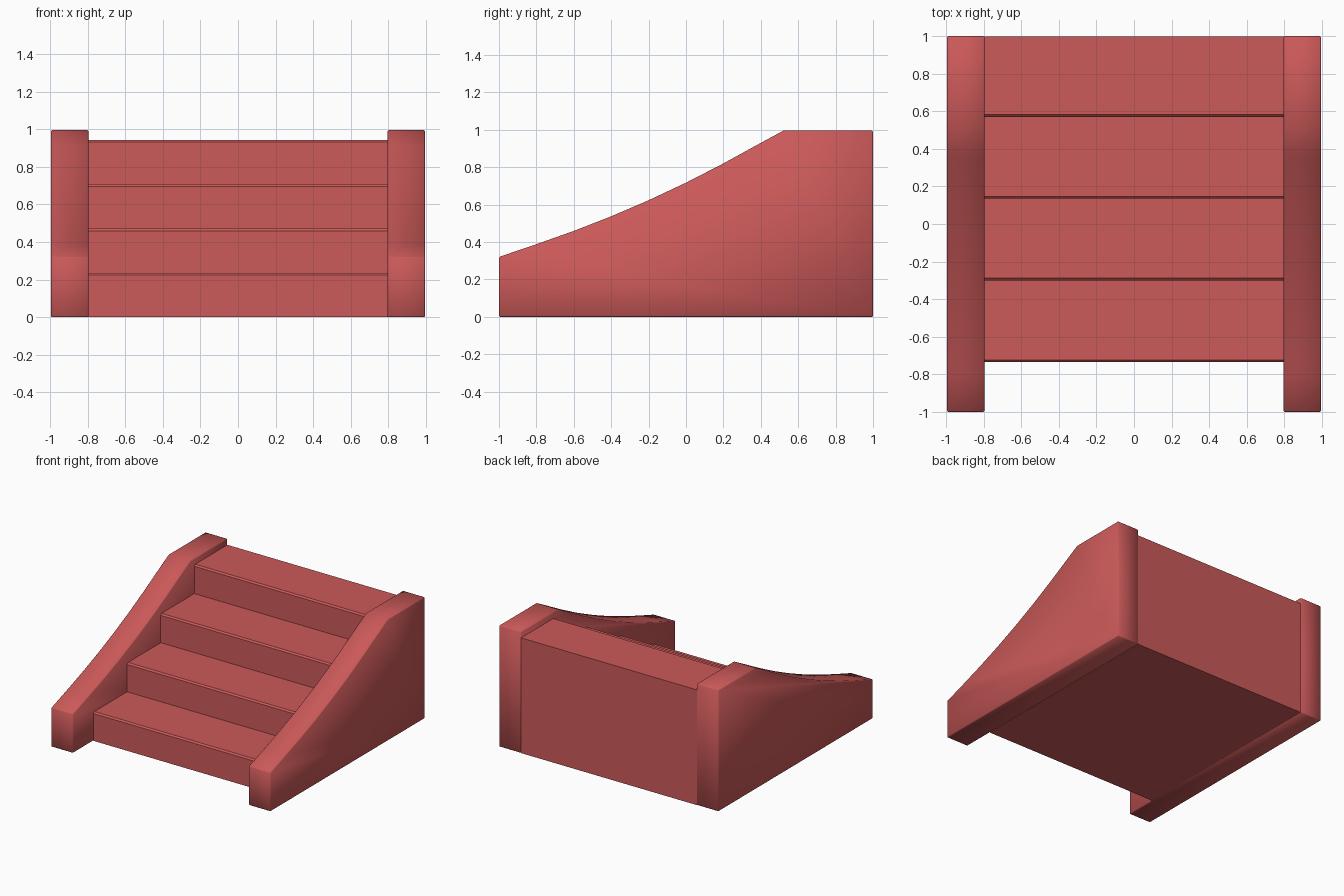
import bpy
import math

cube = bpy.data.objects.get("Cube")
if cube:
    bpy.data.objects.remove(cube)

red = bpy.data.materials.new("soft red")
red.use_nodes = True
red.diffuse_color = (0.60, 0.10, 0.10, 1)
red.node_tree.nodes["Principled BSDF"].inputs["Base Color"].default_value = red.diffuse_color


def extrude_profile(name, profile, x0, x1):
    """Solid with a (y, z) side profile, running from x0 to x1."""
    n = len(profile)
    verts = [(x, y, z) for x in (x0, x1) for y, z in profile]
    faces = [tuple(range(n))[::-1], tuple(range(n, 2 * n))]
    faces += [(i, (i + 1) % n, n + (i + 1) % n, n + i) for i in range(n)]
    mesh = bpy.data.meshes.new(name)
    mesh.from_pydata(verts, [], faces)
    mesh.materials.append(red)
    obj = bpy.data.objects.new(name, mesh)
    bpy.context.collection.objects.link(obj)
    return obj


def smooth(obj, angle):
    bpy.ops.object.select_all(action="DESELECT")
    obj.select_set(True)
    bpy.context.view_layer.objects.active = obj
    bpy.ops.object.shade_smooth_by_angle(angle=math.radians(angle))


# Flight of four steps, each with a chamfered nosing
STEPS, RISE, RUN, FRONT, NOSE = 4, 0.236, 0.435, -0.735, 0.012
stairs = [(FRONT, 0)]
for i in range(STEPS):
    y, z = FRONT + i * RUN, (i + 1) * RISE
    if i:
        stairs.append((y, z - RISE))
    stairs += [(y, z - NOSE), (y + NOSE, z)]
stairs += [(0.998, STEPS * RISE), (0.998, 0)]
extrude_profile("steps", stairs, -0.797, 0.797)

# Side walls: gently curved slope rising to a flat top
slope = [(-1, 0.32), (-0.8, 0.388), (-0.6, 0.459), (-0.4, 0.537), (-0.2, 0.623),
         (0, 0.717), (0.2, 0.82), (0.36, 0.908), (0.52, 0.995)]
wall = [(-1, 0)] + slope + [(1, 0.995), (1, 0)]
for name, x0 in (("left_wall", 0.795), ("right_wall", -0.995)):
    obj = extrude_profile(name, wall, x0, x0 + 0.2)
    bevel = obj.modifiers.new("soft edges", "BEVEL")
    bevel.width = 0.006
    bevel.segments = 1
    bevel.limit_method = "ANGLE"
    bevel.angle_limit = math.radians(40)
    bpy.context.view_layer.objects.active = obj
    bpy.ops.object.modifier_apply(modifier=bevel.name)
    smooth(obj, 60)
